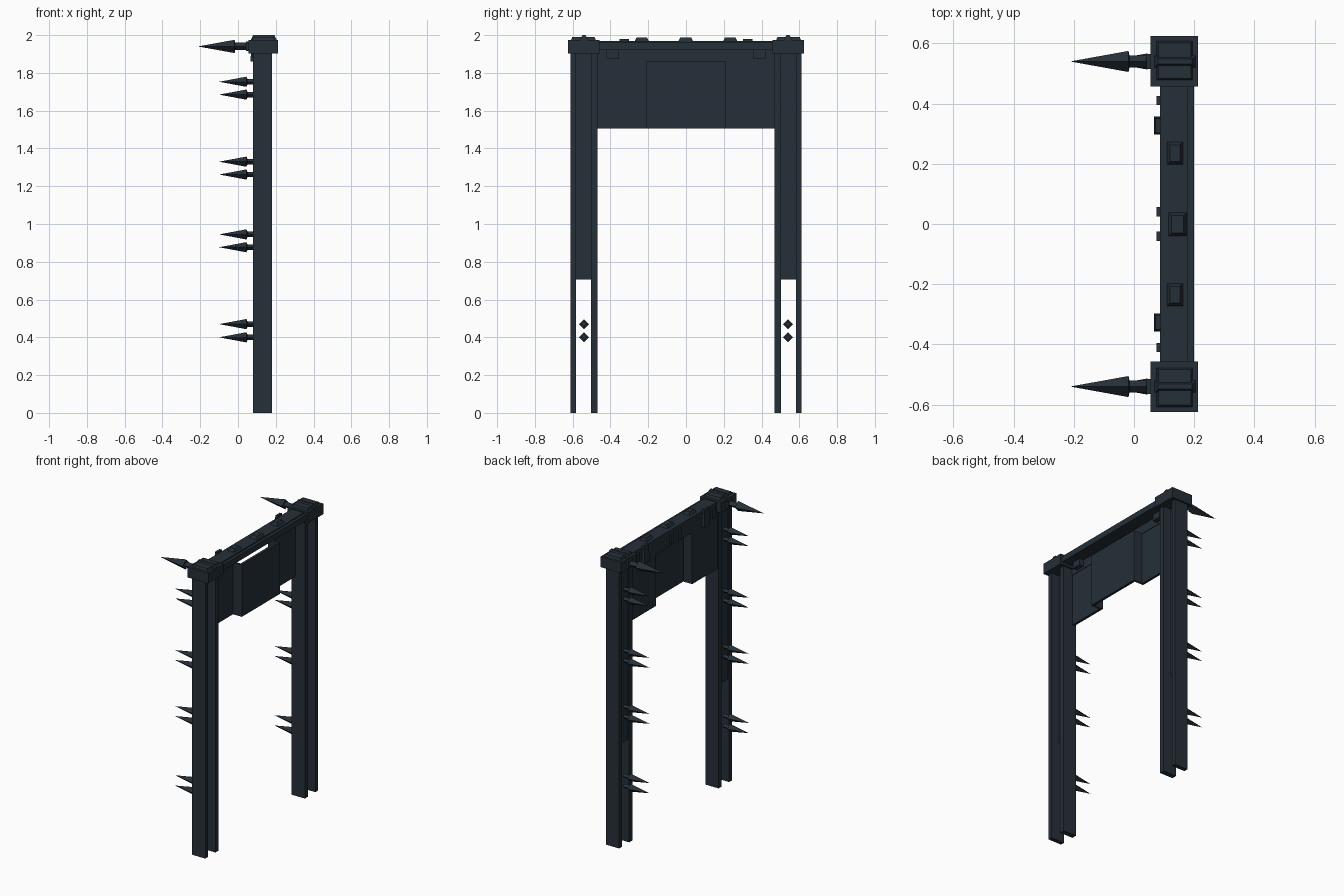
import bpy, bmesh, math

if "Cube" in bpy.data.objects:
    bpy.data.objects.remove(bpy.data.objects["Cube"])

steel = bpy.data.materials.new("dark blue steel")
steel.diffuse_color = (0.019, 0.029, 0.040, 1)
steel.use_nodes = True
steel.node_tree.nodes["Principled BSDF"].inputs["Base Color"].default_value = steel.diffuse_color


def finish(name, bm):
    bmesh.ops.recalc_face_normals(bm, faces=bm.faces)
    me = bpy.data.meshes.new(name)
    bm.to_mesh(me)
    bm.free()
    me.materials.append(steel)
    ob = bpy.data.objects.new(name, me)
    bpy.context.collection.objects.link(ob)
    return ob


def box(name, x0, x1, y0, y1, z0, z1, taper=0.0):
    """Box between two corners; taper pulls the top edges inward."""
    bm = bmesh.new()
    bmesh.ops.create_cube(bm, size=1)
    for v in bm.verts:
        t = taper if v.co.z > 0 else 0
        v.co.x = x1 - t if v.co.x > 0 else x0 + t
        v.co.y = y1 - t if v.co.y > 0 else y0 + t
        v.co.z = z1 if v.co.z > 0 else z0
    return finish(name, bm)


def spike(name, y, z, rings):
    """Four-sided spike along x, lofted through (x, radius) rings to a point."""
    bm = bmesh.new()
    loops = []
    for x, r in rings[:-1]:
        loops.append([bm.verts.new((x, y + r * math.cos(a * math.pi / 2),
                                    z + r * math.sin(a * math.pi / 2))) for a in range(4)])
    tip = bm.verts.new((rings[-1][0], y, z))
    bm.faces.new(loops[0])
    for a, b in zip(loops, loops[1:]):
        for i in range(4):
            bm.faces.new((a[i], a[(i + 1) % 4], b[(i + 1) % 4], b[i]))
    for i in range(4):
        bm.faces.new((loops[-1][i], loops[-1][(i + 1) % 4], tip))
    return finish(name, bm)


def side_box(name, s, x0, x1, a, b, z0, z1, taper=0.0):
    """Box spanning distance a..b from the middle, on side s of y."""
    return box(name, x0, x1, min(s * a, s * b), max(s * a, s * b), z0, z1, taper)


for s, side in ((-1, "near"), (1, "far")):
    # post: two rails with a recessed web that stops above the ground
    side_box(side + "_outer_rail", s, 0.08, 0.18, 0.583, 0.612, 0, 1.91)
    side_box(side + "_inner_rail", s, 0.08, 0.18, 0.468, 0.502, 0, 1.91)
    side_box(side + "_post_web", s, 0.09, 0.12, 0.502, 0.583, 0.705, 1.91)

    # cap with raised pad and strap
    side_box(side + "_cap", s, 0.055, 0.212, 0.457, 0.625, 1.903, 1.975)
    side_box(side + "_cap_pad", s, 0.075, 0.195, 0.478, 0.608, 1.975, 1.99, 0.006)
    side_box(side + "_cap_strap", s, 0.068, 0.205, 0.52, 0.56, 1.975, 2.0, 0.012)

    # spikes: one large on the cap, four pairs down the post
    side_box(side + "_spike_flange", s, 0.042, 0.056, 0.515, 0.565, 1.915, 1.965)
    spike(side + "_cap_spike", s * 0.54, 1.94,
          [(0.045, 0.02), (-0.015, 0.02), (-0.018, 0.035), (-0.212, 0)])
    for z in (0.40, 0.47, 0.877, 0.945, 1.262, 1.33, 1.685, 1.753):
        spike(side + "_post_spike", s * 0.54, z,
              [(0.092, 0.014), (0.05, 0.014), (0.045, 0.027), (-0.1, 0)])

    # hanging sheet: wing set back, step joining it to the middle
    side_box(side + "_wing_panel", s, 0.09, 0.108, 0.195, 0.47, 1.505, 1.862)
    side_box(side + "_step_panel", s, 0.09, 0.175, 0.195, 0.208, 1.505, 1.862)

    # clamps and studs along the beam
    side_box(side + "_clamp", s, 0.066, 0.095, 0.297, 0.357, 1.86, 1.98, 0.006)
    side_box(side + "_outer_stud", s, 0.074, 0.09, 0.395, 0.425, 1.88, 1.95)
    side_box(side + "_middle_stud", s, 0.074, 0.09, 0.025, 0.057, 1.88, 1.95)
    side_box(side + "_under_block", s, 0.105, 0.145, 0.355, 0.42, 1.875, 1.925)
    side_box(side + "_top_block", s, 0.11, 0.162, 0.197, 0.272, 1.968, 1.988, 0.01)

# middle of the hanging sheet, set forward
box("middle_panel", 0.157, 0.175, -0.195, 0.195, 1.505, 1.862)

# cross beam: lower web, top plate, centre block
box("beam_web", 0.087, 0.112, -0.47, 0.47, 1.86, 1.925)
box("beam_top", 0.087, 0.2, -0.47, 0.47, 1.92, 1.96)
box("beam_ridge", 0.087, 0.18, -0.47, 0.47, 1.96, 1.968)
box("centre_block", 0.115, 0.175, -0.04, 0.038, 1.968, 1.988, 0.01)
